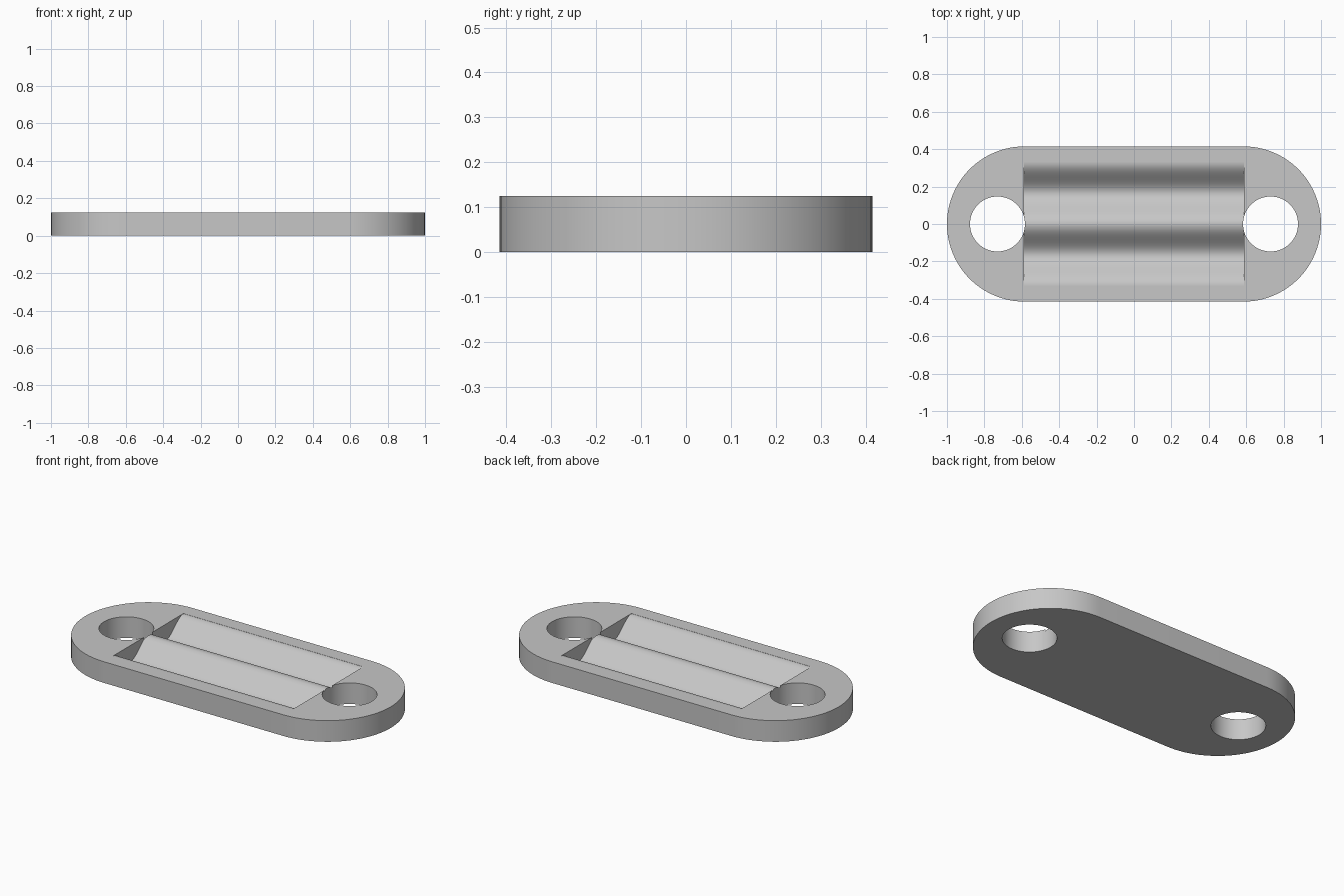
import bpy, bmesh
from math import pi, sin, cos, radians

default = bpy.data.objects.get("Cube")
if default:
    bpy.data.objects.remove(default, do_unlink=True)

# Overall sizes
THICK = 0.125
RADIUS = 0.415
END = 1 - RADIUS
HOLE_X, HOLE_R = 0.73, 0.147
POCKET_X, POCKET_Y, DEPTH = 0.588, 0.33, 0.095

grey = bpy.data.materials.new("light_grey")
grey.use_nodes = True
COLOUR = (0.57, 0.57, 0.57, 1)
grey.diffuse_color = COLOUR
grey.node_tree.nodes["Principled BSDF"].inputs["Base Color"].default_value = COLOUR


def prism(name, profile, offset):
    """Solid made by sweeping a closed profile of points along an offset."""
    bm = bmesh.new()
    face = bm.faces.new([bm.verts.new(p) for p in profile])
    swept = bmesh.ops.extrude_face_region(bm, geom=[face])["geom"]
    verts = [v for v in swept if isinstance(v, bmesh.types.BMVert)]
    bmesh.ops.translate(bm, verts=verts, vec=offset)
    bmesh.ops.recalc_face_normals(bm, faces=bm.faces[:])
    mesh = bpy.data.meshes.new(name)
    bm.to_mesh(mesh)
    bm.free()
    mesh.materials.append(grey)
    obj = bpy.data.objects.new(name, mesh)
    bpy.context.collection.objects.link(obj)
    return obj


def arc(cx, radius, start, sweep, steps, z):
    return [(cx + radius * cos(start + sweep * i / steps),
             radius * sin(start + sweep * i / steps), z) for i in range(steps + 1)]


# Plate with two round ends
outline = arc(END, RADIUS, -pi / 2, pi, 48, 0) + arc(-END, RADIUS, pi / 2, pi, 48, 0)
plate = prism("link_plate", outline, (0, 0, THICK))

# Two parallel wavy troughs with a ridge between them
STEPS = 64
wave = []
for i in range(STEPS + 1):
    y = POCKET_Y * (2 * i / STEPS - 1)
    dip = DEPTH * (1 - cos(2 * pi * y / POCKET_Y)) / 2
    wave.append((-POCKET_X, y, THICK - 0.001 - dip))
wave += [(-POCKET_X, POCKET_Y, THICK * 2), (-POCKET_X, -POCKET_Y, THICK * 2)]
cutters = [prism("trough_cutter", wave, (2 * POCKET_X, 0, 0))]

# Bolt hole through each end
for side, x in (("left", HOLE_X), ("right", -HOLE_X)):
    circle = arc(x, HOLE_R, 0, 2 * pi, 64, -THICK)[:-1]
    cutters.append(prism(side + "_hole_cutter", circle, (0, 0, 3 * THICK)))

# Cut the plate, then drop the cutters
bpy.ops.object.select_all(action='DESELECT')
bpy.context.view_layer.objects.active = plate
plate.select_set(True)
for cutter in cutters:
    cutter.hide_render = True
    cut = plate.modifiers.new(cutter.name, 'BOOLEAN')
    cut.operation = 'DIFFERENCE'
    cut.solver = 'EXACT'
    cut.object = cutter
    bpy.ops.object.modifier_apply(modifier=cut.name)
    bpy.data.objects.remove(cutter, do_unlink=True)

bpy.ops.object.shade_smooth_by_angle(angle=radians(30))
